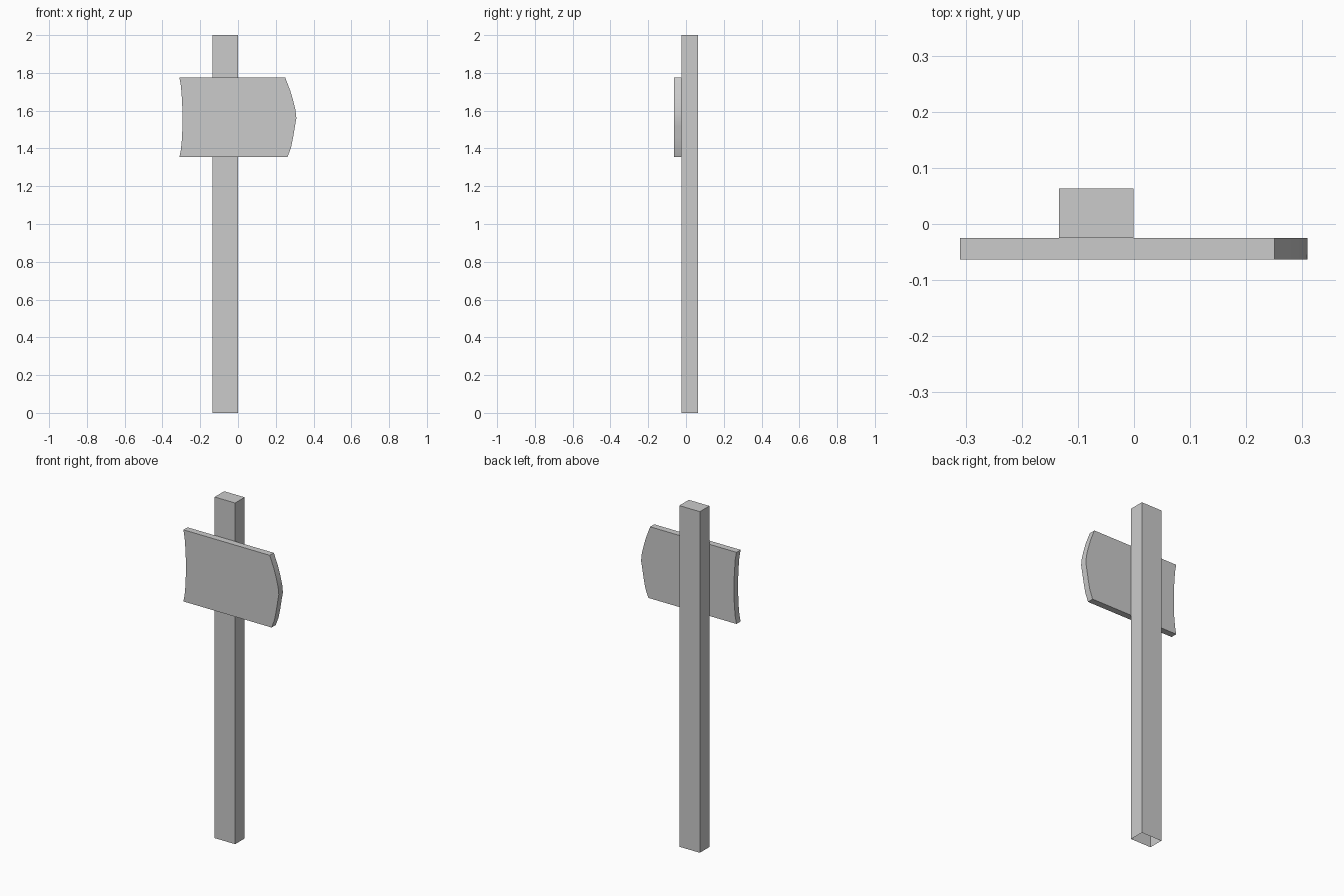
import bpy, bmesh
from math import radians

if "Cube" in bpy.data.objects:
    bpy.data.objects.remove(bpy.data.objects["Cube"])


def extrude_profile(name, points, direction, caps=(True, True)):
    """Extrude a closed outline along a direction, capping either end."""
    bm = bmesh.new()
    start = [bm.verts.new(p) for p in points]
    end = [bm.verts.new([a + d for a, d in zip(p, direction)]) for p in points]
    n = len(points)
    for i in range(n):
        j = (i + 1) % n
        bm.faces.new((start[i], start[j], end[j], end[i]))
    if caps[0]:
        bm.faces.new(start[::-1])
    if caps[1]:
        bm.faces.new(end)
    bmesh.ops.recalc_face_normals(bm, faces=bm.faces)
    mesh = bpy.data.meshes.new(name)
    bm.to_mesh(mesh)
    bm.free()
    obj = bpy.data.objects.new(name, mesh)
    bpy.context.collection.objects.link(obj)
    return obj


# Square post, open underneath
X0, X1, Y0, Y1 = -0.134, -0.001, -0.025, 0.063
extrude_profile("post", [(X0, Y0, 0), (X1, Y0, 0), (X1, Y1, 0), (X0, Y1, 0)],
                (0, 0, 2), caps=(False, True))

# Sign board: bulging right end, slightly hollow left end
right_end = [(0.262, 1.355), (0.281, 1.405), (0.292, 1.46), (0.301, 1.515),
             (0.309, 1.56), (0.304, 1.605), (0.293, 1.65), (0.277, 1.705),
             (0.25, 1.775)]
left_end = [(-0.31, 1.775), (-0.302, 1.73), (-0.297, 1.665), (-0.294, 1.60),
            (-0.294, 1.53), (-0.296, 1.46), (-0.302, 1.395), (-0.31, 1.355)]
board = extrude_profile("sign_board",
                        [(x, -0.063, z) for x, z in right_end + left_end],
                        (0, 0.038, 0))
bpy.context.view_layer.objects.active = board
board.select_set(True)
bpy.ops.object.shade_smooth_by_angle(angle=radians(30))
